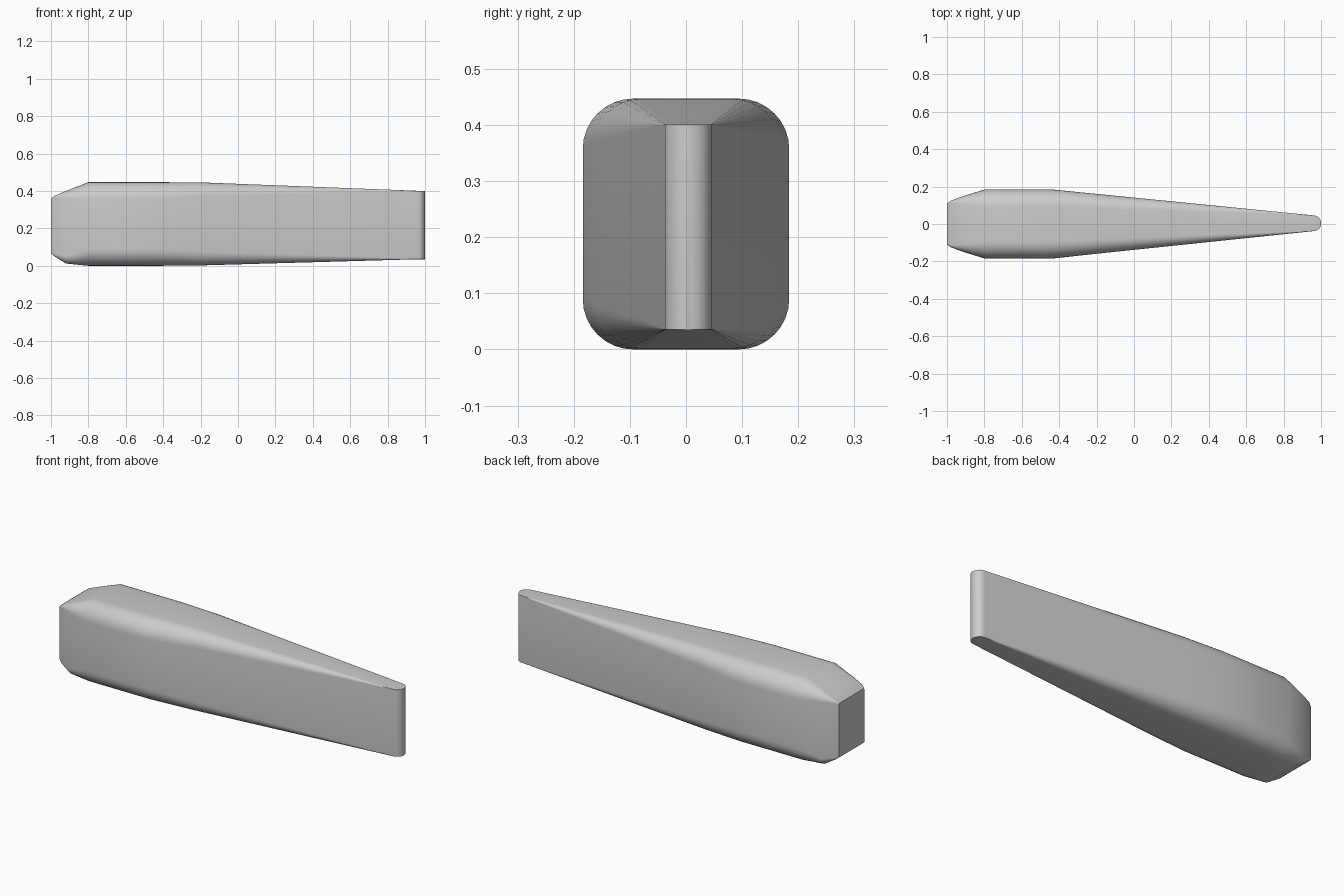
import bpy, bmesh
from math import sin, cos, pi

cube = bpy.data.objects.get("Cube")
if cube:
    bpy.data.objects.remove(cube)

grey = bpy.data.materials.new("plain grey")
grey.use_nodes = True
colour = (0.6, 0.6, 0.6, 1)
grey.diffuse_color = colour
grey.node_tree.nodes["Principled BSDF"].inputs["Base Color"].default_value = colour

ARC = 8  # steps per rounded corner


def section(bm, x, half, low, high, radius, shift=0):
    """Ring of vertices: a rounded rectangle across the length."""
    ring = []
    mid, tall = (low + high) / 2, (high - low) / 2
    for corner in range(4):
        sy = 1 if corner in (0, 3) else -1
        sz = 1 if corner < 2 else -1
        for i in range(ARC + 1):
            a = (corner + i / ARC) * pi / 2
            ry = min(radius, half * 0.9)
            y = sy * (half - ry) + ry * cos(a)
            z = sz * (tall - radius) + radius * sin(a)
            ring.append(bm.verts.new((x, y + shift, mid + z)))
    return ring


# x, half width, bottom, top, corner radius, sideways shift
stations = [
    (-1.0, 0.11, 0.065, 0.36, 0.004, 0),
    (-0.98, 0.124, 0.05, 0.375, 0.012, 0),
    (-0.92, 0.147, 0.012, 0.4, 0.04, 0),
    (-0.8, 0.184, 0.0, 0.447, 0.09, 0),
    (-0.43, 0.184, 0.0, 0.447, 0.09, 0),
    (-0.2, 0.16, 0.002, 0.446, 0.075, 0.001),
]
# rounded nose: a half ellipse seen from above
for i in range(8):
    a = i / 7 * pi / 2 * 0.93
    stations.append((0.96 + 0.04 * sin(a) / sin(pi / 2 * 0.93),
                     0.042 * cos(a), 0.035, 0.401, 0.001, 0.004))

# wedge body
bm = bmesh.new()
rings = [section(bm, *s) for s in stations]
for a, b in zip(rings, rings[1:]):
    n = len(a)
    for i in range(n):
        j = (i + 1) % n
        bm.faces.new((a[i], a[j], b[j], b[i]))
bm.faces.new(rings[0])
bm.faces.new(rings[-1])
bmesh.ops.recalc_face_normals(bm, faces=bm.faces)
mesh = bpy.data.meshes.new("wedge_body")
bm.to_mesh(mesh)
bm.free()
mesh.materials.append(grey)
body = bpy.data.objects.new("wedge_body", mesh)
bpy.context.collection.objects.link(body)
bpy.context.view_layer.objects.active = body
body.select_set(True)
bpy.ops.object.shade_smooth_by_angle(angle=pi / 6)
